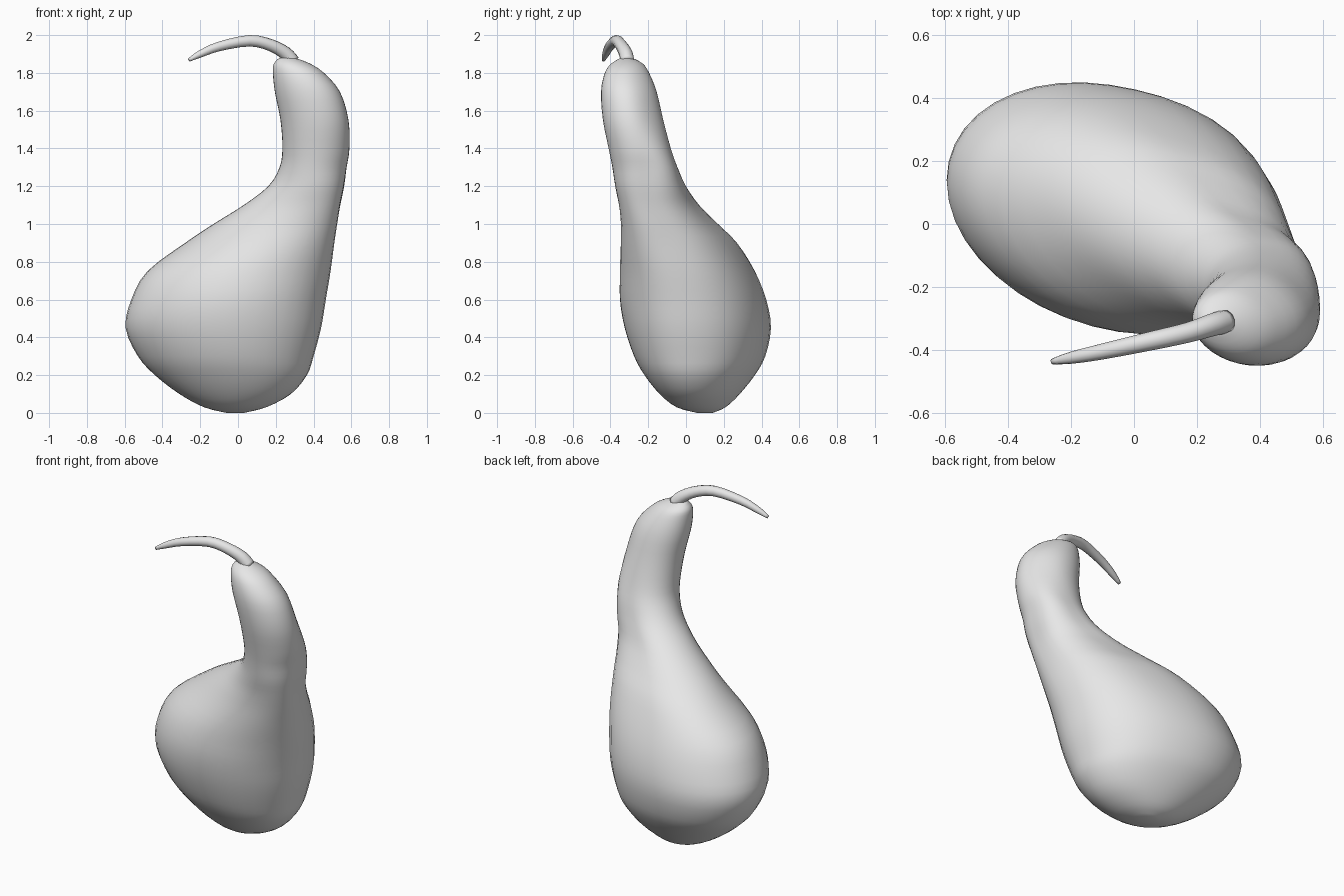
import bpy, bmesh, math
from mathutils import Vector

cube = bpy.data.objects.get("Cube")
if cube:
    bpy.data.objects.remove(cube, do_unlink=True)

# One plain grey for the whole gourd
grey = bpy.data.materials.new("plain_grey")
grey.use_nodes = True
grey.diffuse_color = (0.8, 0.8, 0.8, 1)
grey.node_tree.nodes["Principled BSDF"].inputs["Base Color"].default_value = (0.8, 0.8, 0.8, 1)


def smooth_rows(rows, steps):
    """Catmull-Rom interpolation through rows of numbers."""
    out = []
    for i in range(len(rows) - 1):
        p0, p1, p2, p3 = (rows[min(max(i + k, 0), len(rows) - 1)] for k in (-1, 0, 1, 2))
        for s in range(steps):
            t = s / steps
            out.append([b + t / 2 * (c - a + t * (2 * a - 5 * b + 4 * c - d + t * (3 * (b - c) + d - a)))
                        for a, b, c, d in zip(p0, p1, p2, p3)])
    out.append(list(rows[-1]))
    return out


def loft(name, rings):
    """Skin a list of point rings and cap both ends."""
    bm = bmesh.new()
    loops = [[bm.verts.new(p) for p in ring] for ring in rings]
    n = len(loops[0])
    for low, high in zip(loops, loops[1:]):
        for i in range(n):
            j = (i + 1) % n
            bm.faces.new((low[i], low[j], high[j], high[i]))
    bm.faces.new(loops[0][::-1])
    bm.faces.new(loops[-1])
    bmesh.ops.recalc_face_normals(bm, faces=bm.faces)
    mesh = bpy.data.meshes.new(name)
    bm.to_mesh(mesh)
    bm.free()
    mesh.materials.append(grey)
    for poly in mesh.polygons:
        poly.use_smooth = True
    obj = bpy.data.objects.new(name, mesh)
    bpy.context.collection.objects.link(obj)
    return obj


def body_ring(row, n=40):
    """Skewed ellipse filling the x and y ranges, fuller at its back left corner."""
    z, x0, x1, y0, y1, skew, bulge = row
    ring = []
    for i in range(n):
        t = 2 * math.pi * i / n
        full = 1 + bulge * math.sin(2 * t) ** 2 if t < math.pi / 2 else 1
        ring.append(((x0 + x1) / 2 + (x1 - x0) / 2 * math.cos(t) * full,
                     (y0 + y1) / 2 + (y1 - y0) / 2 * math.sin(t - skew) * full, max(z, 0)))
    return ring


# Body and neck: height, x range, y range, skew, corner bulge
BODY = [
    (0.00, -0.06, 0.03, 0.06, 0.14, 0.2, 0),
    (0.03, -0.18, 0.15, -0.05, 0.21, 0.2, 0),
    (0.10, -0.31, 0.28, -0.14, 0.285, 0.2, 0.02),
    (0.20, -0.44, 0.365, -0.22, 0.365, 0.2, 0.04),
    (0.30, -0.53, 0.40, -0.275, 0.42, 0.2, 0.05),
    (0.45, -0.595, 0.44, -0.325, 0.45, 0.2, 0.05),
    (0.60, -0.565, 0.465, -0.35, 0.425, 0.2, 0.05),
    (0.75, -0.48, 0.49, -0.35, 0.365, 0.26, 0.07),
    (0.90, -0.28, 0.51, -0.345, 0.27, 0.36, 0.1),
    (1.00, -0.13, 0.525, -0.345, 0.17, 0.4, 0.13),
    (1.10, 0.03, 0.54, -0.355, 0.07, 0.38, 0.17),
    (1.20, 0.16, 0.56, -0.375, 0.00, 0.25, 0.18),
    (1.30, 0.22, 0.575, -0.39, -0.045, 0.12, 0.14),
    (1.40, 0.235, 0.59, -0.41, -0.08, 0.08, 0.06),
    (1.55, 0.225, 0.585, -0.44, -0.12, 0.1, -0.04),
    (1.70, 0.195, 0.54, -0.45, -0.155, 0.1, -0.03),
    (1.80, 0.185, 0.455, -0.43, -0.195, 0.1, -0.03),
    (1.85, 0.19, 0.38, -0.395, -0.23, 0.1, 0),
    (1.88, 0.22, 0.30, -0.345, -0.285, 0.1, 0),
]
loft("gourd_body", [body_ring(r) for r in smooth_rows(BODY, 3)])

# Curved stem: x, y, z, radius
STEM = [
    (0.29, -0.31, 1.86, 0.038),
    (0.25, -0.32, 1.905, 0.036),
    (0.17, -0.345, 1.948, 0.032),
    (0.06, -0.37, 1.97, 0.03),
    (-0.10, -0.405, 1.94, 0.025),
    (-0.20, -0.425, 1.90, 0.019),
    (-0.26, -0.437, 1.868, 0.009),
]
path = smooth_rows(STEM, 3)
rings = []
for i, row in enumerate(path):
    ahead, behind = path[min(i + 1, len(path) - 1)], path[max(i - 1, 0)]
    along = (Vector(ahead[:3]) - Vector(behind[:3])).normalized()
    side = along.cross(Vector((0, 0, 1))).normalized()
    up = side.cross(along)
    rings.append([Vector(row[:3]) + row[3] * (side * math.cos(a) + up * math.sin(a))
                  for a in (2 * math.pi * k / 12 for k in range(12))])
loft("gourd_stem", rings)
